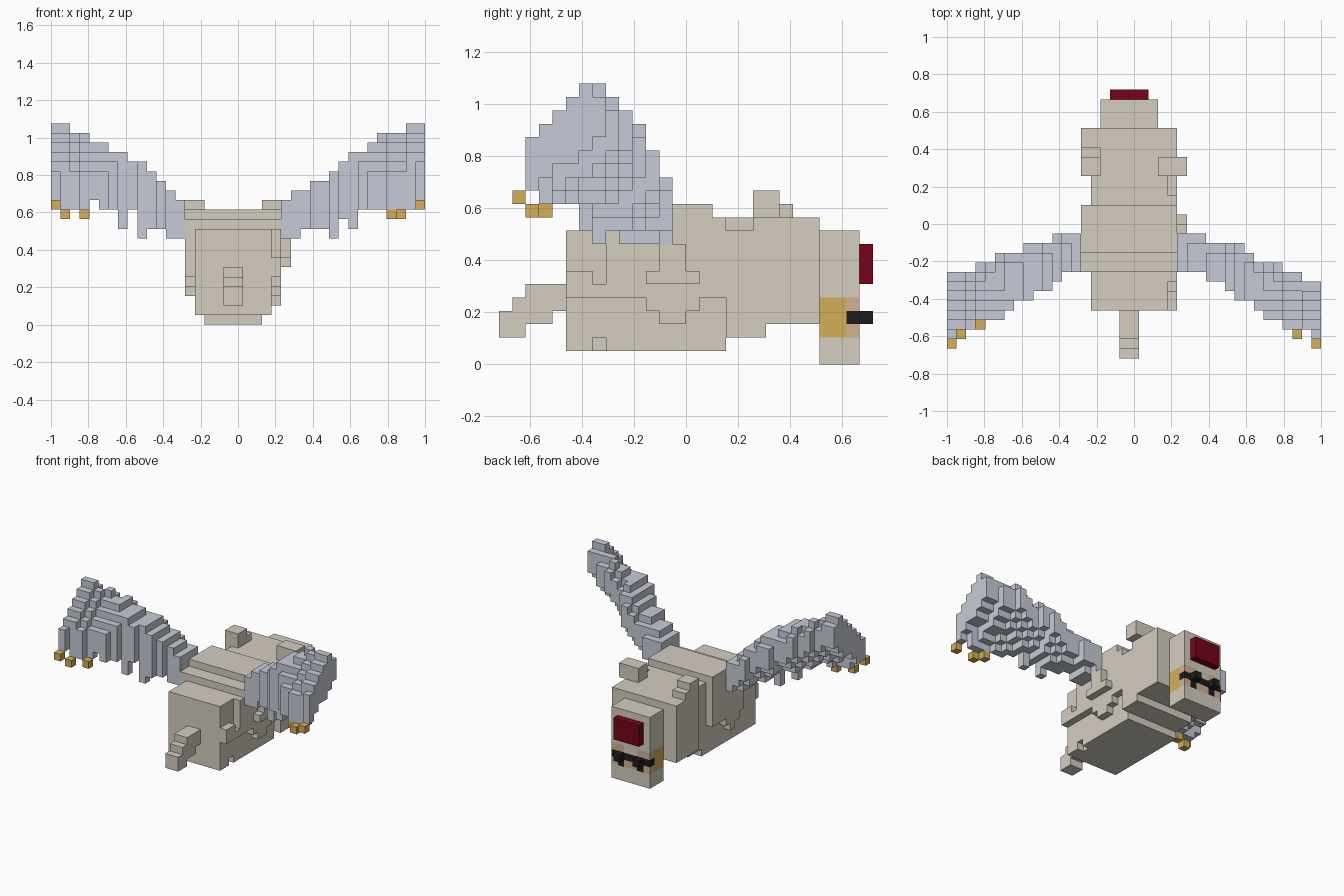
import bpy, bmesh, math
from mathutils import Vector

cube = bpy.data.objects.get("Cube")
if cube:
    bpy.data.objects.remove(cube, do_unlink=True)

S = 2 / 39                                   # block size
ORIGIN = Vector((-1, -14 * S, 0))

PALETTE = [("wool_beige", (0.66, 0.61, 0.53)), ("wing_grey", (0.57, 0.60, 0.68)),
           ("claw_gold", (0.66, 0.43, 0.10)), ("forehead_red", (0.18, 0.001, 0.010)),
           ("glasses_black", (0.012, 0.012, 0.012)), ("face_tan", (0.64, 0.45, 0.29))]
WOOL, WING, GOLD, RED, BLACK, TAN = range(6)
MATS = []
for mat_name, rgb in PALETTE:
    m = bpy.data.materials.new(mat_name)
    m.use_nodes = True
    m.diffuse_color = (*rgb, 1)
    bsdf = next(n for n in m.node_tree.nodes if n.type == 'BSDF_PRINCIPLED')
    bsdf.inputs["Base Color"].default_value = (*rgb, 1)
    bsdf.inputs["Roughness"].default_value = 0.8
    MATS.append(m)


def box(cells, i, j, k, colour=WOOL):
    """Fill half-open block ranges with one colour."""
    for a in range(*i):
        for b in range(*j):
            for c in range(*k):
                cells[a, b, c] = colour


def build(name, cells):
    """Skin the blocks with outer faces only, merging flat areas."""
    used = sorted(set(cells.values()))
    bm = bmesh.new()
    verts = {}

    def vert(p):
        if p not in verts:
            verts[p] = bm.verts.new(ORIGIN + Vector(p) * S)
        return verts[p]

    for cell, colour in cells.items():
        for axis in range(3):
            for side in (0, 1):
                near = list(cell)
                near[axis] += 2 * side - 1
                if tuple(near) in cells:
                    continue
                u, v = (axis + 1) % 3, (axis + 2) % 3
                loop = []
                for du, dv in ((0, 0), (1, 0), (1, 1), (0, 1)):
                    p = list(cell)
                    p[axis] += side
                    p[u] += du
                    p[v] += dv
                    loop.append(vert(tuple(p)))
                face = bm.faces.new(loop if side else loop[::-1])
                face.material_index = used.index(colour)
    bmesh.ops.dissolve_limit(bm, angle_limit=math.radians(1), verts=bm.verts[:],
                             edges=bm.edges[:], delimit={'MATERIAL'})
    mesh = bpy.data.meshes.new(name)
    bm.to_mesh(mesh)
    bm.free()
    for c in used:
        mesh.materials.append(MATS[c])
    obj = bpy.data.objects.new(name, mesh)
    bpy.context.collection.objects.link(obj)


# Body: core, stepped back and chest
body = {}
box(body, (15, 23), (5, 17), (1, 10))
box(body, (15, 23), (9, 24), (3, 11))
box(body, (15, 23), (17, 20), (2, 4))
box(body, (14, 24), (11, 16), (10, 12))
box(body, (14, 24), (19, 24), (3, 11))
# ragged wool on the left flank
box(body, (23, 24), (5, 7), (5, 7))
box(body, (23, 24), (7, 8), (5, 6))
box(body, (23, 24), (8, 17), (5, 10))
box(body, (23, 24), (9, 17), (10, 11))
box(body, (23, 24), (11, 15), (4, 5))
box(body, (23, 24), (12, 14), (3, 4))
box(body, (23, 24), (17, 20), (2, 10))
box(body, (24, 25), (12, 14), (7, 9))
box(body, (24, 25), (11, 15), (6, 7))
# ragged wool on the right flank
box(body, (14, 15), (9, 16), (5, 11))
box(body, (14, 15), (10, 13), (4, 5))
box(body, (14, 15), (11, 12), (3, 4))
del body[22, 7, 1]                           # notch in the lower edge
build("body", body)

# Ears
left_ear, right_ear = {}, {}
box(left_ear, (22, 25), (19, 21), (11, 13))
box(right_ear, (14, 16), (19, 21), (11, 13))
box(right_ear, (14, 16), (21, 22), (11, 12))
build("left_ear", left_ear)
build("right_ear", right_ear)

# Tail, stepping down to the rear
tail = {}
for j, k0, k1 in ((0, 2, 4), (1, 2, 5), (2, 3, 6), (3, 3, 6), (4, 4, 6)):
    box(tail, (18, 20), (j, j + 1), (k0, k1))
build("tail", tail)

# Head with tan face, gold cheeks and dark glasses
head = {}
box(head, (16, 22), (24, 27), (0, 10))
box(head, (16, 22), (26, 27), (2, 5), TAN)
box(head, (18, 20), (26, 27), (4, 5), WOOL)
for i in (16, 21):
    box(head, (i, i + 1), (24, 26), (2, 5), GOLD)
box(head, (16, 22), (26, 27), (3, 4), BLACK)
for i in (17, 20):
    box(head, (i, i + 1), (26, 27), (2, 3), BLACK)
build("head", head)

glasses, forehead = {}, {}
for i in (17, 20):
    box(glasses, (i, i + 1), (27, 28), (3, 4), BLACK)
build("glasses", glasses)
box(forehead, (17, 21), (27, 28), (6, 9), RED)
build("forehead_plate", forehead)

DEPTH = (4, 5, 6, 6, 7)                      # wing thickness behind the leading edge


def wing(name, root, step, tops, bottoms, fronts, backs, claws):
    """One slice per block of span: an arched sheet whose rear edge hangs down."""
    cells = {}
    for n, (top, low, front, back) in enumerate(zip(tops, bottoms, fronts, backs)):
        i = root + step * n
        flat = max(0, min(4, 10 - n))        # inner slices are flat on top
        for j in range(back, front):
            d = front - 1 - j
            upper = top - max(0, d - 1 - flat) - (d == 0 and n > 0)
            lower = low if j == back or d > 4 else max(low, top - DEPTH[d])
            box(cells, (i, i + 1), (j, j + 1), (lower, upper), WING)
    for i, j, k in claws:
        cells[i, j, k] = GOLD
    build(name, cells)


wing("left_wing", 24, 1,
     (13, 14, 14, 15, 15, 16, 17, 18, 18, 19, 20, 20, 20, 21, 21),
     (9, 9, 10, 10, 10, 9, 11, 10, 12, 12, 12, 12, 12, 12, 13),
     (13, 13, 13, 12, 12, 12, 12, 11, 10, 10, 10, 9, 9, 8, 8),
     (9, 9, 9, 8, 8, 7, 6, 6, 5, 4, 4, 3, 3, 3, 2),
     ((38, 1, 12), (36, 2, 11), (35, 3, 11)))
wing("right_wing", 13, -1,
     (13, 14, 15, 16, 17, 17, 18, 18, 19, 19, 20, 20, 21, 21),
     (9, 9, 10, 10, 9, 12, 10, 12, 12, 13, 12, 12, 12, 13),
     (13, 13, 13, 12, 12, 12, 11, 11, 11, 10, 10, 9, 9, 9),
     (9, 9, 8, 7, 7, 6, 6, 5, 4, 4, 4, 3, 3, 2),
     ((0, 1, 12), (1, 2, 11), (3, 3, 11)))
